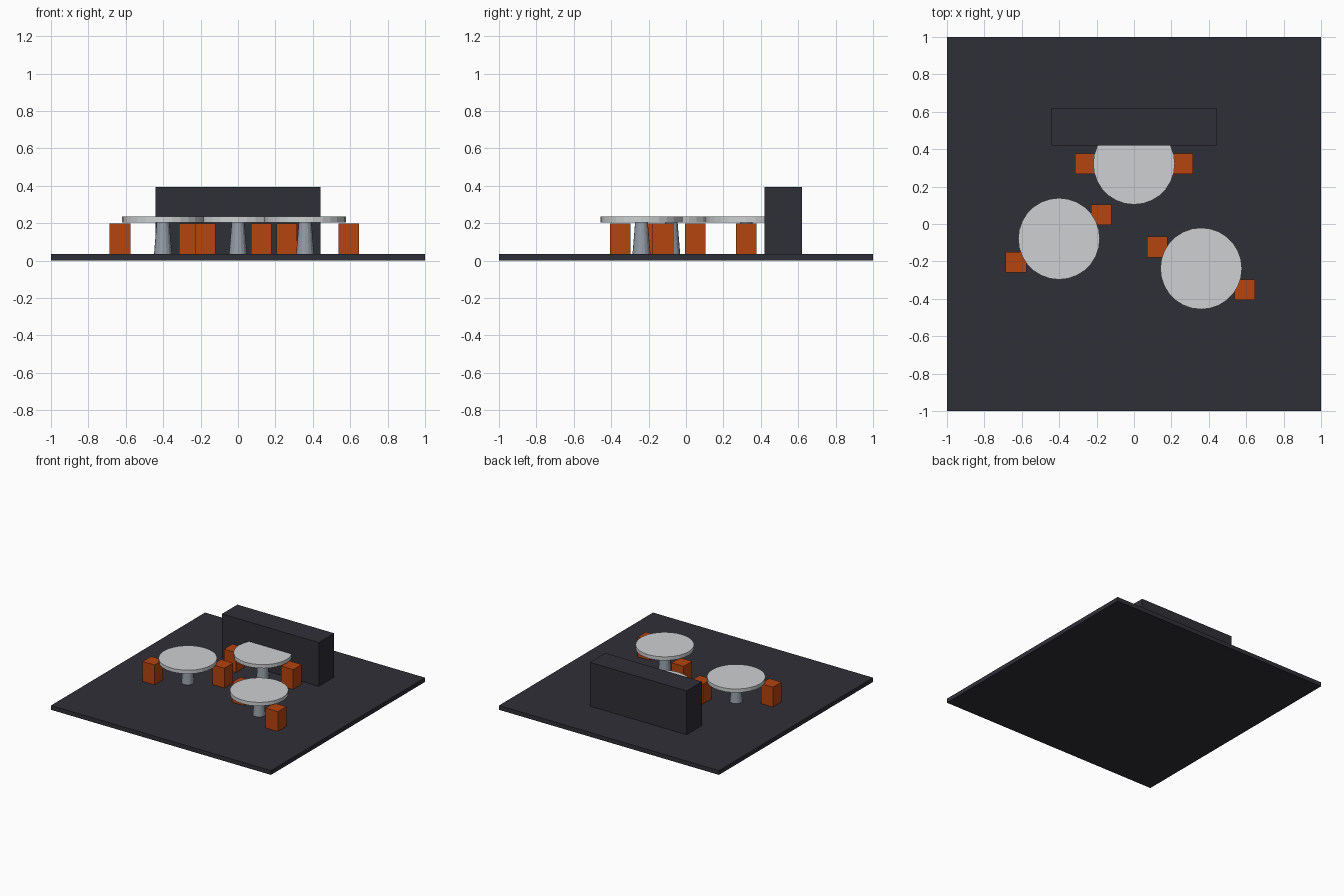
import bpy

if "Cube" in bpy.data.objects:
    bpy.data.objects.remove(bpy.data.objects["Cube"])

def material(name, rgb):
    m = bpy.data.materials.new(name)
    m.diffuse_color = (*rgb, 1)
    m.use_nodes = True
    m.node_tree.nodes["Principled BSDF"].inputs["Base Color"].default_value = m.diffuse_color
    return m

DARK = material("dark slate", (0.028, 0.028, 0.038))
WHITE = material("pale grey", (0.62, 0.63, 0.64))
STEEL = material("steel grey", (0.30, 0.34, 0.39))
ORANGE = material("burnt orange", (0.46, 0.058, 0.005))

def finish(name, mat):
    ob = bpy.context.object
    ob.name = name
    ob.data.materials.append(mat)
    return ob

def box(name, x, y, z0, sx, sy, sz, mat):
    bpy.ops.mesh.primitive_cube_add(size=1, location=(x, y, z0 + sz / 2))
    ob = finish(name, mat)
    ob.scale = (sx, sy, sz)
    bpy.ops.object.transform_apply(location=False, rotation=False, scale=True)

def cone(name, x, y, z0, z1, r0, r1, sides, mat):
    bpy.ops.mesh.primitive_cone_add(vertices=sides, radius1=r0, radius2=r1,
                                    depth=z1 - z0, location=(x, y, (z0 + z1) / 2))
    finish(name, mat)

FLOOR = 0.035

# Floor slab and serving counter
box("floor", 0, 0, 0, 2, 2, FLOOR, DARK)
box("counter", 0, 0.52, FLOOR, 0.88, 0.2, 0.36, DARK)

# Tables, each with two stools on opposite sides: centre, stool positions
tables = [
    ((0, 0.322), [(-0.26, 0.322), (0.26, 0.322)]),
    ((-0.401, -0.079), [(-0.631, -0.204), (-0.174, 0.049)]),
    ((0.359, -0.238), [(0.124, -0.123), (0.591, -0.351)]),
]
for i, ((x, y), stools) in enumerate(tables, 1):
    cone(f"table_leg_{i}", x, y, FLOOR, 0.206, 0.048, 0.034, 16, STEEL)
    cone(f"table_top_{i}", x, y, 0.205, 0.235, 0.218, 0.218, 28, WHITE)
    for j, (sx, sy) in enumerate(stools, 1):
        box(f"stool_{i}_{j}", sx, sy, FLOOR, 0.11, 0.11, 0.163, ORANGE)
